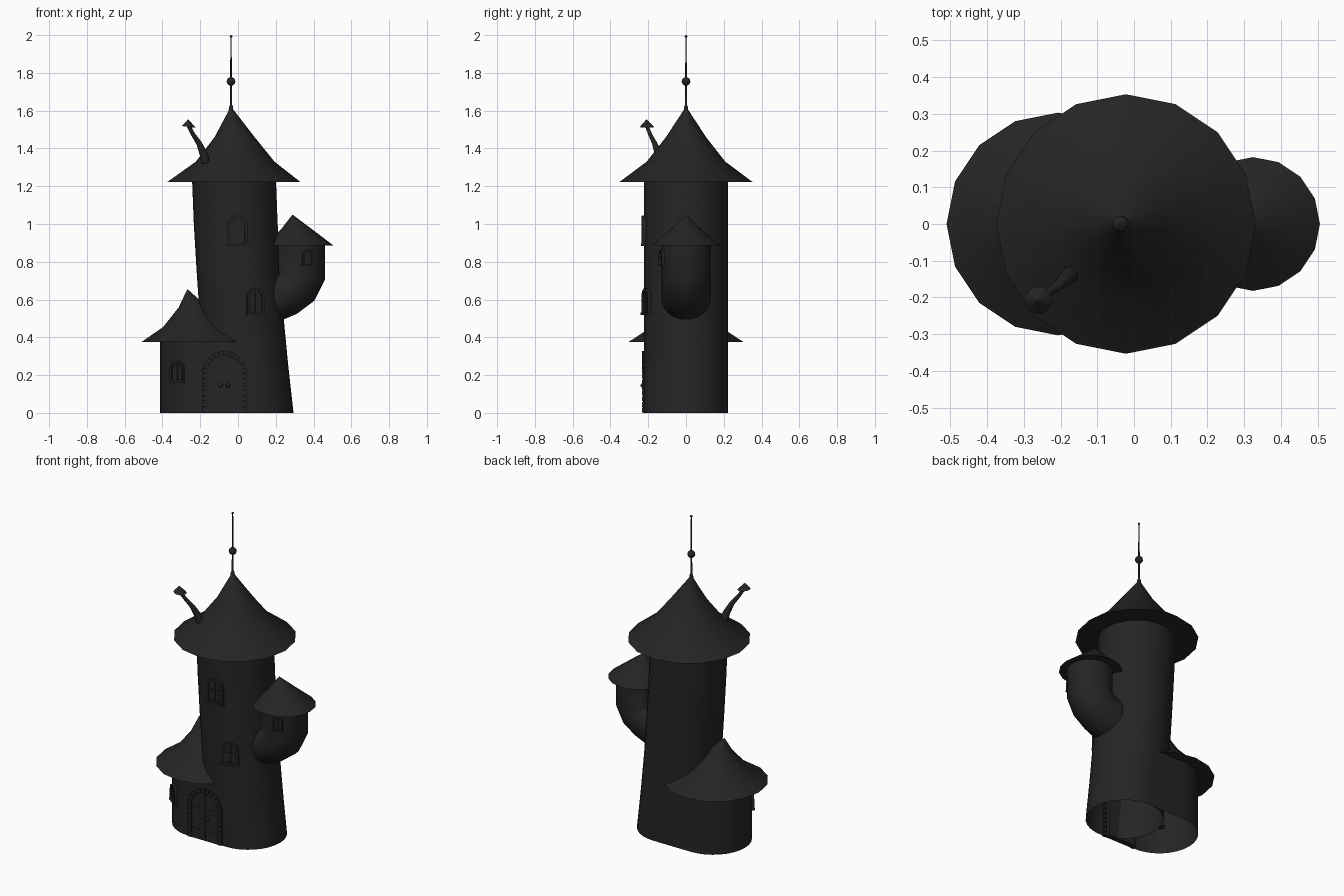
import bpy, bmesh
from math import sin, cos, pi, asin, sqrt, radians
from mathutils import Vector, Matrix

cube = bpy.data.objects.get("Cube")
if cube:
    bpy.data.objects.remove(cube, do_unlink=True)

mat = bpy.data.materials.new("charcoal")
mat.use_nodes = True
CHARCOAL = (0.018, 0.018, 0.018, 1)
mat.diffuse_color = CHARCOAL
bsdf = mat.node_tree.nodes["Principled BSDF"]
bsdf.inputs["Base Color"].default_value = CHARCOAL
bsdf.inputs["Roughness"].default_value = 0.8


def finish(name, bm, matrix=None):
    """Turn a bmesh into a smooth object with sharp edges kept."""
    bmesh.ops.recalc_face_normals(bm, faces=bm.faces)
    mesh = bpy.data.meshes.new(name)
    bm.to_mesh(mesh)
    bm.free()
    mesh.materials.append(mat)
    ob = bpy.data.objects.new(name, mesh)
    bpy.context.collection.objects.link(ob)
    if matrix:
        ob.matrix_world = matrix
    bpy.ops.object.select_all(action="DESELECT")
    ob.select_set(True)
    bpy.context.view_layer.objects.active = ob
    bpy.ops.object.shade_smooth_by_angle(angle=radians(35))
    return ob


def loft(name, rings, sides=16, cap_start=False, cap_end=False):
    """Skin circles given as (x, y, z, radius, tilt about y)."""
    bm = bmesh.new()
    loops = []
    for x, y, z, r, tilt in rings:
        turn = Matrix.Rotation(tilt, 3, "Y")
        loops.append([bm.verts.new(Vector((x, y, z)) + turn @ Vector(
            (r * cos(2 * pi * i / sides), r * sin(2 * pi * i / sides), 0)))
            for i in range(sides)])
    for a, b in zip(loops, loops[1:]):
        for i in range(sides):
            j = (i + 1) % sides
            bm.faces.new((a[i], a[j], b[j], b[i]))
    if cap_start:
        bm.faces.new(loops[0][::-1])
    if cap_end:
        bm.faces.new(loops[-1])
    return finish(name, bm)


def upright(rings):
    return [(x, 0, z, r, 0) for x, z, r in rings]


def ball(name, loc, r):
    bm = bmesh.new()
    bmesh.ops.create_uvsphere(bm, u_segments=12, v_segments=8, radius=r)
    return finish(name, bm, Matrix.Translation(loc))


def arch(w, h, n=10):
    """Outline of a round-topped opening, from left foot to right foot."""
    r = w / 2
    top = [(-r * cos(pi * i / n), h - r + r * sin(pi * i / n)) for i in range(n + 1)]
    return [(-r, 0)] + top + [(r, 0)]


def slab(bm, outline, y0, y1):
    """Extrude an outline in x, z from depth y0 to y1."""
    face = bm.faces.new([bm.verts.new((x, y0, z)) for x, z in outline])
    out = bmesh.ops.extrude_face_region(bm, geom=[face])
    verts = [v for v in out["geom"] if isinstance(v, bmesh.types.BMVert)]
    bmesh.ops.translate(bm, verts=verts, vec=(0, y1 - y0, 0))


def box(bm, loc, size, spin=0):
    m = (Matrix.Translation(loc) @ Matrix.Rotation(spin, 4, "Y")
         @ Matrix.Diagonal((*size, 1)))
    bmesh.ops.create_cube(bm, size=1, matrix=m)


def window(name, x, z, w, h, centre, radius):
    """Arched window with frame, pane bars and sill, facing out of a round wall."""
    yaw = asin((x - centre) / radius)
    y = -sqrt(radius ** 2 - (x - centre) ** 2)
    t = w * 0.14
    bm = bmesh.new()
    outer, inner = arch(w, h), arch(w - 2 * t, h - t)
    for i in range(len(outer) - 1):
        slab(bm, [outer[i], outer[i + 1], inner[i + 1], inner[i]], 0.03, -0.012)
    slab(bm, inner, 0.03, -0.002)
    box(bm, (0, -0.004, h / 2), (t * 0.5, 0.008, h - t))
    box(bm, (0, -0.004, h * 0.5), (w - t, 0.008, t * 0.5))
    box(bm, (0, 0, 0), (w * 1.08, 0.03, t))
    return finish(name, bm, Matrix.Translation((x, y, z)) @ Matrix.Rotation(yaw, 4, "Z"))


# Leaning main tower
WALL = 0.222
loft("tower_wall", upright([(0.072, 0, WALL), (0.044, 0.25, WALL), (0.02, 0.5, WALL),
                            (0.003, 0.75, WALL), (-0.012, 1.0, WALL),
                            (-0.021, 1.23, WALL)]), 32)
loft("tower_roof", upright([(-0.022, 1.222, 0.353), (-0.015, 1.33, 0.208),
                            (-0.018, 1.46, 0.106), (-0.036, 1.61, 0.008)]),
     16, True, True)

# Side house, rounded on its outer end and running into the tower
HOUSE_X = -0.19
bm = bmesh.new()
plan = [(0.05, -WALL)]
plan += [(HOUSE_X - WALL * sin(pi * i / 16), -WALL * cos(pi * i / 16)) for i in range(17)]
plan += [(0.05, WALL)]
low = [bm.verts.new((x, y, 0)) for x, y in plan]
high = [bm.verts.new((x, y, 0.385)) for x, y in plan]
for i in range(len(plan) - 1):
    bm.faces.new((low[i], low[i + 1], high[i + 1], high[i]))
finish("house_wall", bm)
loft("house_roof", upright([(-0.207, 0.376, 0.303), (-0.214, 0.455, 0.182),
                            (-0.237, 0.56, 0.076), (-0.267, 0.652, 0.003)]),
     16, True, True)

# Turret bending out of the tower side
loft("turret_wall", [(0.33, 0, 0.895, 0.131, 0), (0.33, 0, 0.72, 0.131, 0.12),
                     (0.295, 0, 0.665, 0.131, 0.57), (0.245, 0, 0.635, 0.129, 1.03),
                     (0.19, 0, 0.615, 0.131, 1.22), (0.08, 0, 0.59, 0.13, 1.3)], 24)
loft("turret_roof", upright([(0.324, 0.886, 0.182), (0.31, 0.972, 0.082),
                             (0.289, 1.047, 0.003)]), 16, True, True)

# Spire
SPIRE_X = -0.037
loft("spire_rod", upright([(SPIRE_X, 1.59, 0.013), (SPIRE_X, 1.62, 0.011),
                           (SPIRE_X, 1.63, 0.006), (SPIRE_X, 1.76, 0.005),
                           (SPIRE_X, 1.99, 0.003)]), 10, True, True)
ball("spire_ball", (SPIRE_X, 0, 1.755), 0.023)
ball("spire_tip", (SPIRE_X, 0, 1.993), 0.007)

# Crooked chimney with a pointed cap
loft("chimney_pipe", [(-0.17, -0.135, 1.32, 0.024, 0), (-0.182, -0.145, 1.37, 0.021, -0.3),
                      (-0.205, -0.165, 1.425, 0.015, -0.5),
                      (-0.238, -0.19, 1.475, 0.011, -0.6),
                      (-0.262, -0.208, 1.52, 0.01, -0.5)], 12)
loft("chimney_cap", [(-0.26, -0.207, 1.514, 0.038, 0.12),
                     (-0.264, -0.209, 1.552, 0.002, 0.12)], 12, True, True)

# Windows
window("upper_tower_window", -0.004, 0.89, 0.11, 0.155, -0.008, WALL)
window("lower_tower_window", 0.092, 0.525, 0.098, 0.135, 0.016, WALL)
window("house_window", -0.32, 0.168, 0.085, 0.107, HOUSE_X, WALL)
window("turret_window", 0.368, 0.782, 0.058, 0.082, 0.33, 0.131)

# Double door
DOOR = Matrix.Translation((-0.072, -WALL, 0))
bm = bmesh.new()
slab(bm, arch(0.19, 0.3), 0.03, -0.003)
box(bm, (0, -0.003, 0.148), (0.004, 0.006, 0.296))
for side in (-1, 1):
    for z in (0.06, 0.2):
        box(bm, (side * 0.062, -0.003, z), (0.05, 0.006, 0.01))
finish("door_leaves", bm, DOOR)
for side, label in ((-1, "right"), (1, "left")):
    ball(label + "_door_knob", (-0.072 + side * 0.02, -WALL - 0.008, 0.145), 0.011)

# Stones around the door
bm = bmesh.new()
R, SPRING = 0.105, 0.21
for side in (-1, 1):
    for i in range(7):
        box(bm, (side * R, 0, 0.015 + 0.03 * i), (0.025, 0.02, 0.026))
for i in range(12):
    a = pi * (i + 0.5) / 12
    box(bm, (R * cos(a), 0, SPRING + R * sin(a)), (0.025, 0.02, 0.023), -a)
finish("door_stones", bm, DOOR)
